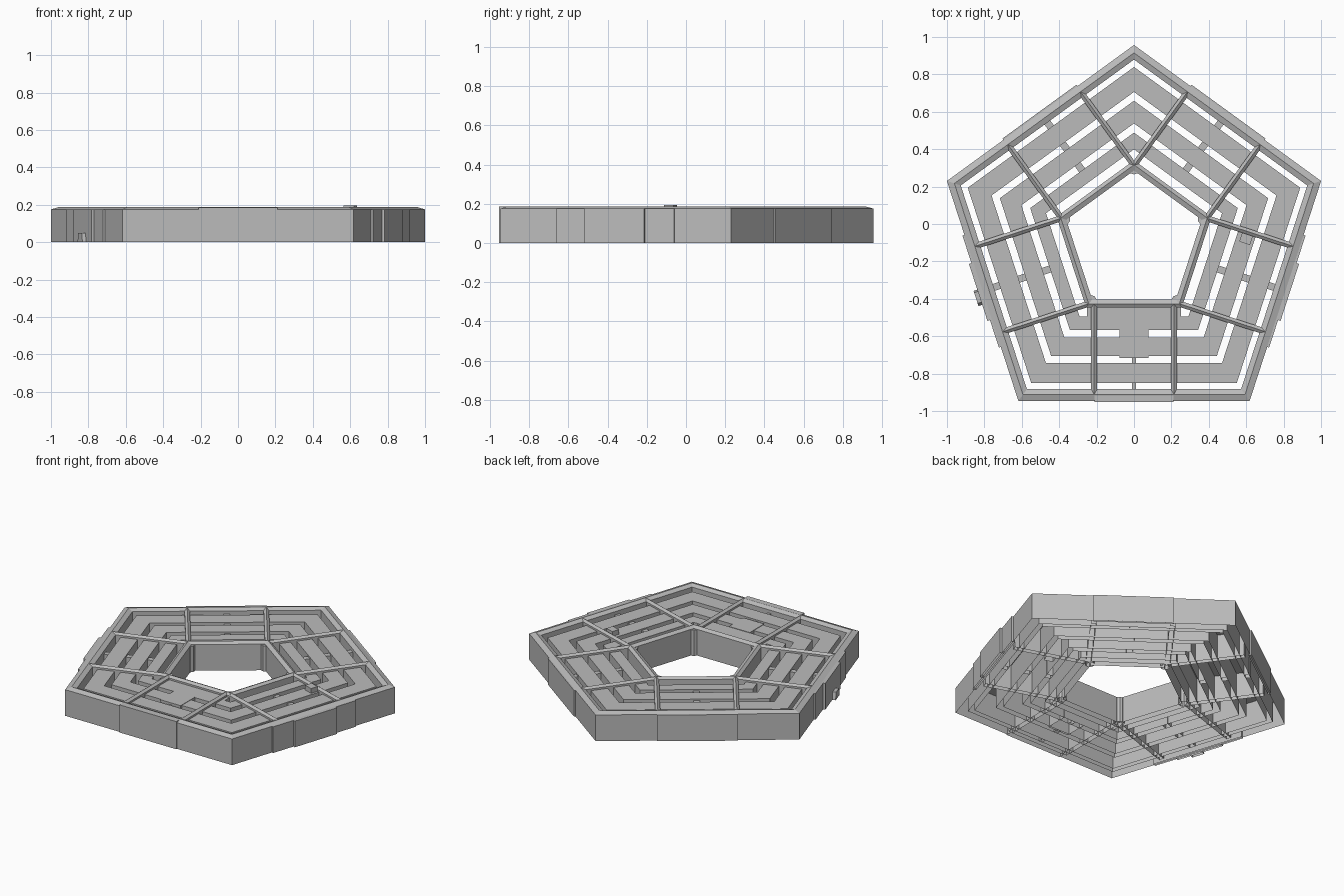
import bpy, bmesh
from math import cos, sin, pi, radians
from mathutils import Vector

if "Cube" in bpy.data.objects:
    bpy.data.objects.remove(bpy.data.objects["Cube"], do_unlink=True)

CENTRE = Vector((0, -0.095, 0))
FLAT, EAVE, RIDGE = 0.163, 0.175, 0.187
SIDES = [radians(-90 + 72 * k) for k in range(5)]   # front, right, back right, back left, left
FRONT, RIGHT, BACK_RIGHT, BACK_LEFT, LEFT = SIDES

stone = bpy.data.materials.new("pale_grey_stone")
stone.use_nodes = True
stone.diffuse_color = (0.5, 0.5, 0.5, 1)
bsdf = next(n for n in stone.node_tree.nodes if n.type == 'BSDF_PRINCIPLED')
bsdf.inputs["Base Color"].default_value = (0.5, 0.5, 0.5, 1)
bsdf.inputs["Roughness"].default_value = 0.8


def finish(name, bm):
    bmesh.ops.recalc_face_normals(bm, faces=bm.faces)
    mesh = bpy.data.meshes.new(name)
    bm.to_mesh(mesh)
    bm.free()
    mesh.materials.append(stone)
    bpy.context.collection.objects.link(bpy.data.objects.new(name, mesh))


def on_side(angle, out, along, z):
    """Point at a distance out from the centre and along one of the five sides."""
    n = Vector((cos(angle), sin(angle), 0))
    t = Vector((-sin(angle), cos(angle), 0))
    return CENTRE + n * out + t * along + Vector((0, 0, z))


def ring(name, profile):
    """Sweep an open (apothem, z) profile round the pentagon."""
    bm = bmesh.new()
    loops = []
    for k in range(5):
        a = radians(90 + 72 * k)
        loops.append([bm.verts.new(CENTRE + Vector((cos(a) * r / cos(pi / 5), sin(a) * r / cos(pi / 5), z)))
                      for r, z in profile])
    for k in range(5):
        p, q = loops[k], loops[(k + 1) % 5]
        for i in range(len(profile) - 1):
            bm.faces.new((p[i], q[i], q[i + 1], p[i + 1]))
    finish(name, bm)


def bar(bm, angle, profile, out0, out1):
    """Push an (along, z) profile outwards between two distances, open below."""
    ends = [[bm.verts.new(on_side(angle, o, t, z)) for t, z in profile] for o in (out0, out1)]
    for i in range(len(profile) - 1):
        bm.faces.new((ends[0][i], ends[0][i + 1], ends[1][i + 1], ends[1][i]))
    bm.faces.new(ends[0])
    bm.faces.new(ends[1][::-1])


def block(t0, t1, top, base=0):
    return [(t0, base), (t0, top), (t1, top), (t1, base)]


def gable(t, half):
    return [(t - half, 0), (t - half, EAVE), (t, RIDGE), (t + half, EAVE), (t + half, 0)]


# Pitched outer and courtyard rings
ring("outer_ring", [(0.851, 0), (0.851, EAVE), (0.817, RIDGE), (0.788, EAVE), (0.788, 0)])
ring("courtyard_ring", [(0.308, 0), (0.308, EAVE), (0.333, RIDGE), (0.352, EAVE), (0.352, 0)])

# Flat-roofed rings between them
for name, outer, inner in (("second_ring", 0.756, 0.648), ("third_ring", 0.61, 0.512),
                           ("fourth_ring", 0.472, 0.4)):
    ring(name, [(outer, 0), (outer, FLAT), (inner, FLAT), (inner, 0)])

# Pitched radial corridors, two on each side
bm = bmesh.new()
for angle in SIDES:
    offset = 0.213 if angle == FRONT else 0.24
    for s in (-1, 1):
        bar(bm, angle, gable(s * offset, 0.016), 0.335, 0.815)
finish("radial_corridors", bm)

# Short links across the light wells
bm = bmesh.new()
for angle in SIDES:
    for out0, out1 in ((0.755, 0.79), (0.609, 0.649), (0.471, 0.513)):
        half = 0.012 if angle == FRONT else 0.019
        bar(bm, angle, block(-half, half, FLAT - 0.01), out0, out1)
finish("link_bridges", bm)

# Front infill roof and its projecting hall
bm = bmesh.new()
bar(bm, FRONT, block(-0.25, 0.25, FLAT), 0.35, 0.402)
bar(bm, FRONT, block(-0.077, 0.077, FLAT + 0.003), 0.47, 0.622)
finish("front_hall", bm)

# Shallow projecting bays on the outer walls
bm = bmesh.new()
bar(bm, FRONT, block(-0.21, 0.21, RIDGE - 0.002), 0.82, 0.858)
for angle in (BACK_LEFT, BACK_RIGHT):
    bar(bm, angle, block(-0.245, 0.245, EAVE), 0.84, 0.86)
for angle in (LEFT, RIGHT):
    bar(bm, angle, block(-0.315, 0.315, EAVE), 0.84, 0.862)
    bar(bm, angle, block(-0.16, 0.16, EAVE), 0.85, 0.876)
finish("wall_bays", bm)

# Round stair posts in the courtyard corners
bm = bmesh.new()
for k in range(5):
    a = radians(90 + 72 * k)
    feet = [bm.verts.new(CENTRE + Vector((cos(a) * 0.39, sin(a) * 0.39, 0))
                         + Vector((cos(b), sin(b), 0)) * 0.03)
            for b in (a + 2 * pi * i / 10 for i in range(10))]
    tops = [bm.verts.new(v.co + Vector((0, 0, EAVE - 0.003))) for v in feet]
    for i in range(10):
        j = (i + 1) % 10
        bm.faces.new((feet[i], feet[j], tops[j], tops[i]))
    bm.faces.new(tops)
finish("courtyard_corner_posts", bm)

# Rooftop plant room
bm = bmesh.new()
bar(bm, RIGHT, block(-0.005 + 0.18, 0.225, 0.195), 0.535, 0.595)
finish("rooftop_plant_room", bm)

# Small side entrance porch, tapered to the top
bm = bmesh.new()
bar(bm, LEFT, [(-0.045 + 0.03, 0), (-0.005, 0.05), (0.055, 0.05), (0.07, 0)], 0.87, 0.897)
finish("side_entrance_porch", bm)
